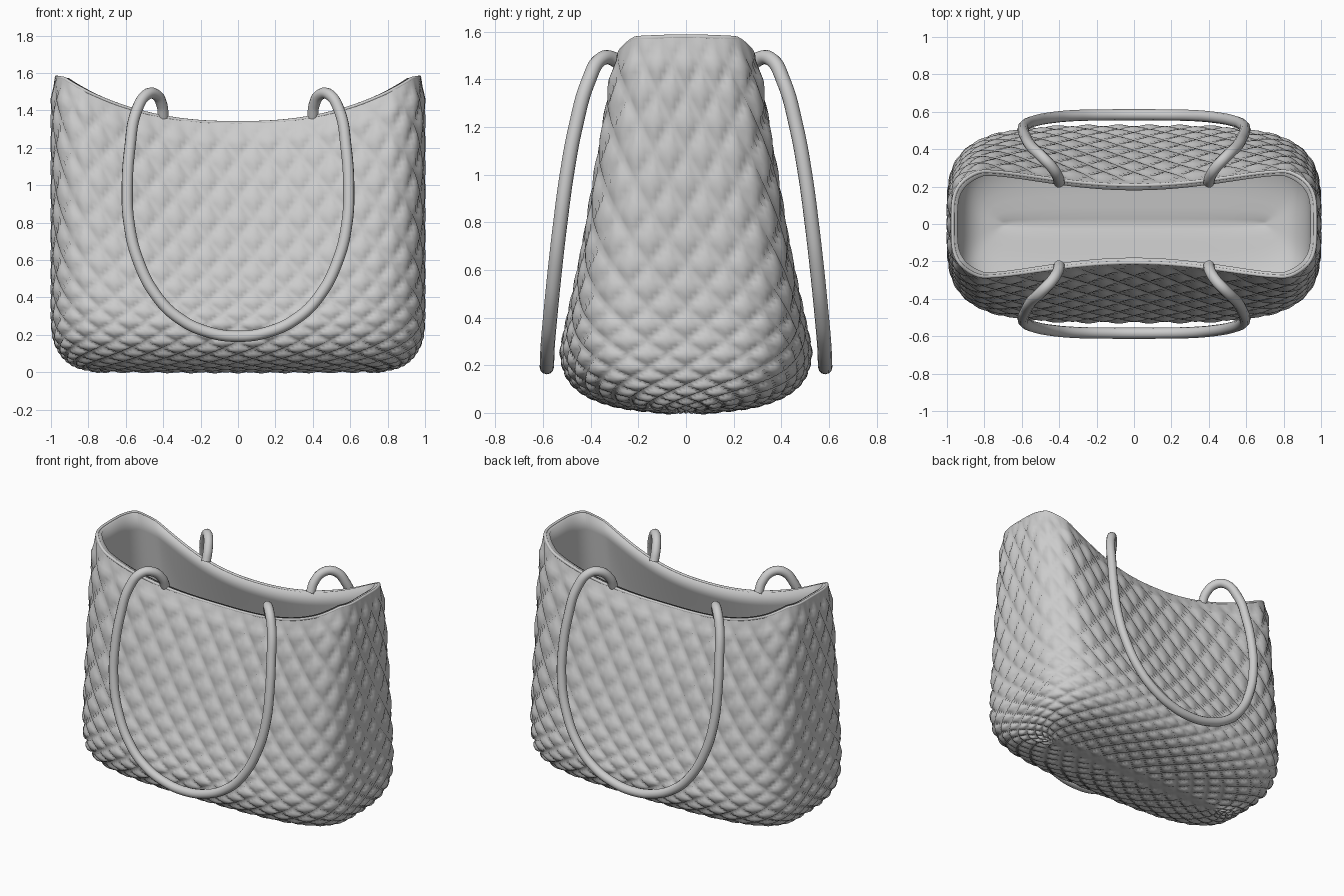
import bpy, bmesh, math
from mathutils import Vector

if "Cube" in bpy.data.objects:
    bpy.data.objects.remove(bpy.data.objects["Cube"])

AROUND, ROWS, STEP = 32, 12, 8          # quilt diamonds around, rows, samples per diamond
H = [1.575, 1.34, 1.09, .84, .62, .44, .30, .19, .118, .070, .040, .024, .004]   # height per row
A = [.978, .981, .981, .981, .981, .981, .981, .972, .943, .903, .85, .78, .70]  # half width
B = [.345, .383, .423, .456, .485, .505, .510, .487, .432, .348, .245, .125, 0]  # half depth


def sample(vals, q):
    """Smooth interpolation through the row values."""
    i = min(int(q), ROWS - 1)
    t = q - i
    p1, p2 = vals[i], vals[i + 1]
    p0 = vals[i - 1] if i > 0 else 2 * p1 - p2
    p3 = vals[i + 2] if i + 2 <= ROWS else 2 * p2 - p1
    return p1 + .5 * t * (p2 - p0 + t * (2 * p0 - 5 * p1 + 4 * p2 - p3 + t * (3 * (p1 - p2) + p3 - p0)))


def unit_section(count):
    """Rounded-rectangle outline, evenly spaced by arc length."""
    def pt(t):
        c, s = math.cos(t), math.sin(t)
        return (math.copysign(abs(c) ** .5, c), math.copysign(abs(s) ** .5, s))
    n = 8000
    pts = [pt(2 * math.pi * i / n) for i in range(n + 1)]
    acc = [0]
    for p, r in zip(pts, pts[1:]):
        acc.append(acc[-1] + math.hypot(r[0] - p[0], .52 * (r[1] - p[1])))
    out, j = [], 0
    for k in range(count):
        goal = acc[-1] * k / count
        while acc[j + 1] < goal:
            j += 1
        f = (goal - acc[j]) / (acc[j + 1] - acc[j])
        out.append(tuple(pts[j][i] + f * (pts[j + 1][i] - pts[j][i]) for i in (0, 1)))
    return out


COLS = AROUND * STEP
SECTION = unit_section(COLS)


def bag_point(X, Y, q, inset=0.0):
    a, b, h = sample(A, q) - inset, max(0, sample(B, q) - inset), sample(H, q)
    rim = 1.335 + .245 * min(1, abs(X) / .96) ** 2.4 - .02 * Y * Y * X ** 4    # sagging mouth
    pinch = .13 * max(0, 1 - q / 6) * max(0, 1 - (X / .85) ** 2)
    y = Y * b - math.copysign(pinch, Y) if abs(Y) > 1e-6 else 0
    return Vector((a * X, y, h * rim / 1.575))


def grid_object(name, rows, flip=False, relief=None):
    bm = bmesh.new()
    vs = [[bm.verts.new(p) for p in row] for row in rows]
    for r in range(len(vs) - 1):
        for c in range(COLS):
            d = (c + 1) % COLS
            f = [vs[r][c], vs[r + 1][c], vs[r + 1][d], vs[r][d]]
            bm.faces.new(f[::-1] if flip else f)
    bm.normal_update()
    if relief:
        moves = [(v, v.normal * relief(r, c)) for r, row in enumerate(vs) for c, v in enumerate(row)]
        for v, m in moves:
            v.co += m
    bmesh.ops.remove_doubles(bm, verts=bm.verts, dist=1e-4)
    me = bpy.data.meshes.new(name)
    bm.to_mesh(me)
    bm.free()
    for p in me.polygons:
        p.use_smooth = True
    ob = bpy.data.objects.new(name, me)
    bpy.context.collection.objects.link(ob)
    return ob


def tube(name, pts, radius, cyclic=False):
    cu = bpy.data.curves.new(name, 'CURVE')
    cu.dimensions = '3D'
    cu.bevel_depth, cu.bevel_resolution, cu.use_fill_caps = radius, 4, True
    cu.resolution_u = 2 if cyclic else 8
    sp = cu.splines.new('BEZIER')
    sp.bezier_points.add(len(pts) - 1)
    for bp, p in zip(sp.bezier_points, pts):
        bp.co = p
        bp.handle_left_type = bp.handle_right_type = 'AUTO'
    sp.use_cyclic_u = cyclic
    ob = bpy.data.objects.new(name, cu)
    bpy.context.collection.objects.link(ob)
    return ob


# Quilted outer body: crisp grooves along both diagonals
def quilt(r, c):
    p, q = c / STEP, r / STEP
    s = min(abs(math.sin(math.pi * (p + q))), abs(math.sin(math.pi * (p - q))))
    return .022 * s ** .6 * min(1, q / .5) * min(1, (ROWS - q) / .6)


outer = [[bag_point(X, Y, r / STEP) for X, Y in SECTION] for r in range(ROWS * STEP + 1)]
grid_object("quilted_body", outer, relief=quilt)

# Smooth lining, starting at the outer rim and turning inwards
lining = [outer[0]]
for r in range(0, ROWS * 2 + 1):
    q = r / 2
    lift = Vector((0, 0, .03 * min(1, q / 6)))
    lining.append([bag_point(X, Y, q, .035) + lift for X, Y in SECTION])
grid_object("lining", lining, flip=True)

# Thin rim piping
rim_pts = [bag_point(X, Y, 0, .008) - Vector((0, 0, .002)) for X, Y in SECTION[::2]]
tube("rim_piping", rim_pts, .010, cyclic=True)

# Handles hanging down the front and back
half = [(.40, .222, 1.365), (.407, .252, 1.43), (.44, .305, 1.485), (.487, .355, 1.485), (.545, .41, 1.39),
        (.578, .463, 1.2), (.592, .50, 1.0), (.583, .527, .8), (.535, .55, .6), (.43, .57, .4),
        (.31, .58, .285), (.16, .583, .215)]
path = half + [(0, .584, .192)] + [(-x, y, z) for x, y, z in reversed(half)]
for name, s in (("front_handle", -1), ("back_handle", 1)):
    tube(name, [(x, s * y, z) for x, y, z in path], .03)
